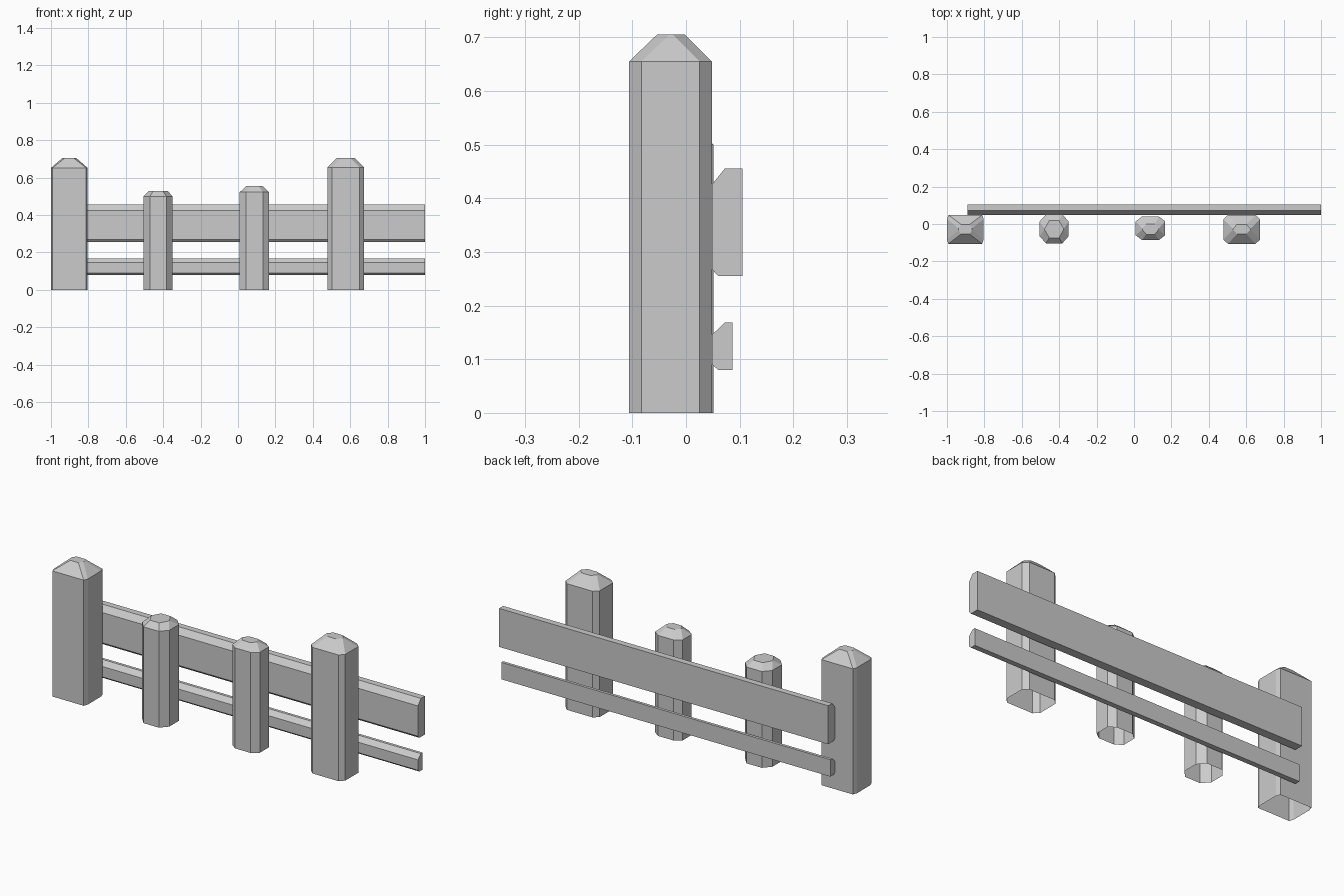
import bpy, bmesh

if "Cube" in bpy.data.objects:
    bpy.data.objects.remove(bpy.data.objects["Cube"])


def octagon(cx, cy, hw, hd, ax, ay):
    """Rectangle outline with its corners cut by ax along x and ay along y."""
    return [(cx + x, cy + y) for x, y in (
        (-hw + ax, -hd), (hw - ax, -hd), (hw, -hd + ay), (hw, hd - ay),
        (hw - ax, hd), (-hw + ax, hd), (-hw, hd - ay), (-hw, -hd + ay))]


def finish(name, bm):
    bmesh.ops.recalc_face_normals(bm, faces=bm.faces)
    mesh = bpy.data.meshes.new(name)
    bm.to_mesh(mesh)
    bm.free()
    bpy.context.collection.objects.link(bpy.data.objects.new(name, mesh))


def loft(name, rings, cap_start, cap_end):
    bm = bmesh.new()
    loops = [[bm.verts.new(p) for p in ring] for ring in rings]
    for a, b in zip(loops, loops[1:]):
        for i in range(len(a)):
            j = (i + 1) % len(a)
            bm.faces.new((a[i], a[j], b[j], b[i]))
    if cap_start:
        bm.faces.new(loops[0][::-1])
    if cap_end:
        bm.faces.new(loops[-1])
    finish(name, bm)


def post(name, cx, cy, body, shoulder, tip, top):
    outline = octagon(cx, cy, *body)
    crown = octagon(cx, -0.028, *tip)
    loft(name, [[(x, y, 0) for x, y in outline],
                [(x, y, shoulder) for x, y in outline],
                [(x, y, top) for x, y in crown]], False, True)  # open underside


def rail(name, profile):
    loft(name, [[(x, y, z) for y, z in profile] for x in (-0.89, 1.0)], True, True)


# Posts: body = half width, half depth, corner cut x, corner cut y
post("left_end_post", -0.902, -0.029, (0.098, 0.077, 0.008, 0.022), 0.652,
     (0.037, 0.026, 0.014, 0.02), 0.705)
post("left_middle_post", -0.427, -0.026, (0.078, 0.077, 0.034, 0.038), 0.50,
     (0.051, 0.046, 0.025, 0.044), 0.528)
post("right_middle_post", 0.088, -0.023, (0.079, 0.063, 0.034, 0.026), 0.522,
     (0.043, 0.027, 0.02, 0.024), 0.555)
post("right_end_post", 0.576, -0.029, (0.098, 0.077, 0.024, 0.023), 0.655,
     (0.047, 0.026, 0.022, 0.023), 0.705)

# Rails behind the posts: (y, z) cross-sections with cut front edges
rail("upper_rail", [(0.048, 0.268), (0.06, 0.255), (0.105, 0.255),
                    (0.105, 0.455), (0.072, 0.455), (0.048, 0.425)])
rail("lower_rail", [(0.048, 0.091), (0.06, 0.08), (0.087, 0.08),
                    (0.087, 0.168), (0.072, 0.168), (0.048, 0.145)])
